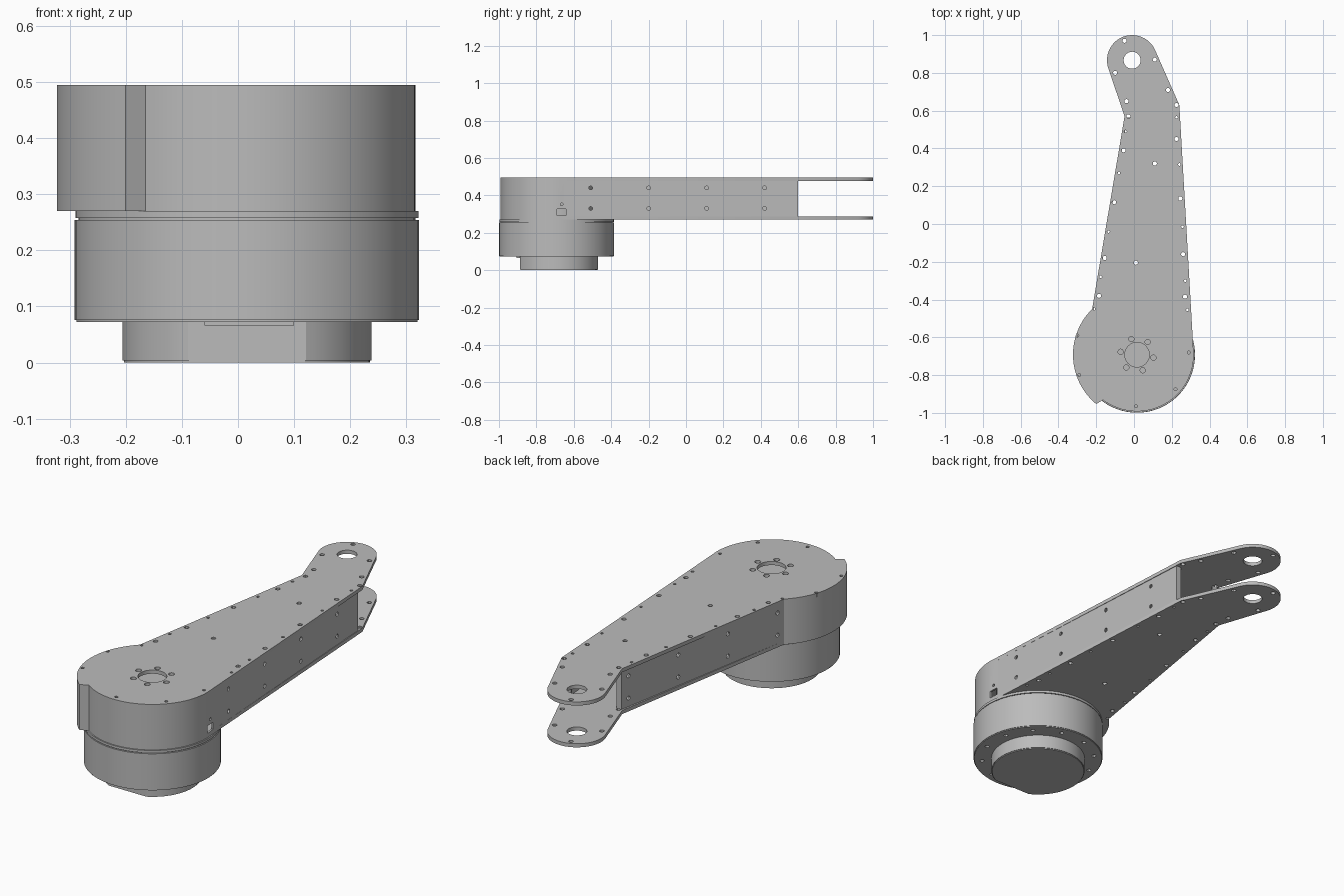
import bpy, bmesh, math
from mathutils import Matrix

cube = bpy.data.objects.get("Cube")
if cube:
    bpy.data.objects.remove(cube, do_unlink=True)

grey = bpy.data.materials.new("plain_grey")
grey.use_nodes = True
colour = (0.5, 0.5, 0.5, 1)
grey.diffuse_color = colour
for node in grey.node_tree.nodes:
    if node.type == 'BSDF_PRINCIPLED':
        node.inputs["Base Color"].default_value = colour

HUB = (0.016, -0.692)
TIP = (-0.01, 0.867)


def arc(centre, radius, start, end, steps):
    angles = [math.radians(start + (end - start) * i / steps) for i in range(steps + 1)]
    return [(centre[0] + radius * math.cos(a), centre[1] + radius * math.sin(a)) for a in angles]


def circle(centre, radius, steps=16):
    return arc(centre, radius, 0, 360, steps)[:-1]


def finish(name, mesh):
    mesh.name = name
    mesh.materials.clear()
    mesh.materials.append(grey)
    obj = bpy.data.objects.new(name, mesh)
    bpy.context.collection.objects.link(obj)
    bpy.ops.object.select_all(action='DESELECT')
    obj.select_set(True)
    bpy.context.view_layer.objects.active = obj
    bpy.ops.object.shade_smooth_by_angle(angle=math.radians(30))
    return obj


def baked(obj):
    """Mesh with curves filled and modifiers applied."""
    bpy.context.view_layer.update()
    graph = bpy.context.evaluated_depsgraph_get()
    return bpy.data.meshes.new_from_object(obj.evaluated_get(graph), depsgraph=graph)


def slab(name, low, high, outline, holes=()):
    """Flat part: filled outline with holes, extruded from low to high."""
    curve = bpy.data.curves.new(name, 'CURVE')
    curve.dimensions = '2D'
    curve.fill_mode = 'BOTH'
    curve.extrude = (high - low) / 2
    for loop in [outline, *holes]:
        spline = curve.splines.new('POLY')
        spline.points.add(len(loop) - 1)
        for point, (x, y) in zip(spline.points, loop):
            point.co = (x, y, 0, 1)
        spline.use_cyclic_u = True
    helper = bpy.data.objects.new("helper", curve)
    bpy.context.collection.objects.link(helper)
    mesh = baked(helper)
    bpy.data.objects.remove(helper, do_unlink=True)
    bm = bmesh.new()
    bm.from_mesh(mesh)
    bmesh.ops.translate(bm, verts=bm.verts, vec=(0, 0, (low + high) / 2))
    bmesh.ops.remove_doubles(bm, verts=bm.verts, dist=0.00005)
    bmesh.ops.recalc_face_normals(bm, faces=bm.faces)
    bm.to_mesh(mesh)
    bm.free()
    return finish(name, mesh)


# Arm outline: round tip, tapered sides, wide hub end with a stepped notch
left_bulge = arc(HUB, 0.339, 134.5, 230.4, 28)
front_round = arc(HUB, 0.3, 233, 367, 40)
tip_round = arc(TIP, 0.133, 23.8, 198.6, 28)
outline = tip_round + [(-0.05, 0.57)] + left_bulge + front_round + [(0.24, 0.63)]

# Screw holes that pass through both plates
through = [(-0.05, 0.97), (0.11, 0.87), (-0.1, 0.8), (0.18, 0.71), (-0.04, 0.65),
           (0.225, 0.63), (-0.03, 0.57), (0.225, 0.45), (-0.055, 0.39), (0.11, 0.32),
           (-0.105, 0.115), (0.245, 0.135), (-0.155, -0.18), (0.26, -0.16),
           (0.01, -0.205), (0.27, -0.385), (-0.185, -0.38)]
pins = [(0.225, 0.565), (-0.045, 0.49), (0.24, 0.315), (-0.08, 0.27), (0.257, -0.015),
        (-0.135, -0.04), (-0.177, -0.28), (0.272, -0.3), (0.283, -0.455), (-0.212, -0.45)]
rim = [(-0.3, -0.59), (0.29, -0.68), (-0.29, -0.8), (0.22, -0.875), (0.01, -0.965)]

shared = [circle(TIP, 0.045, 32)]
shared += [circle(p, 0.011, 12) for p in through] + [circle(p, 0.007, 10) for p in pins]
hub_holes = [circle(HUB, 0.065, 40)] + [circle(p, 0.008, 10) for p in rim]
hub_holes += [circle(p, 0.014, 14) for p in arc(HUB, 0.088, -10, 290, 5)]

slab("top_plate", 0.477, 0.495, outline, shared + hub_holes)
slab("bottom_plate", 0.27, 0.288, outline, shared)

# Motor housing under the hub opening
slab("inner_motor", 0.288, 0.455, circle(HUB, 0.2, 48))

# Sheet wall around the arm, open at the fork, with inward end flanges
path = [(-0.015, 0.565), (-0.042, 0.565)] + left_bulge + front_round + [(0.238, 0.6), (0.21, 0.6)]
bm = bmesh.new()
lower = [bm.verts.new((x, y, 0.288)) for x, y in path]
upper = [bm.verts.new((x, y, 0.477)) for x, y in path]
for i in range(len(path) - 1):
    bm.faces.new((lower[i], lower[i + 1], upper[i + 1], upper[i]))
mesh = bpy.data.meshes.new("wall_strip")
bm.to_mesh(mesh)
bm.free()
strip = bpy.data.objects.new("wall_strip", mesh)
bpy.context.collection.objects.link(strip)
thick = strip.modifiers.new("thickness", 'SOLIDIFY')
thick.thickness = 0.01
thick.offset = -1

# Cutters for side screw holes and the cable port
bm = bmesh.new()
turn = Matrix.Rotation(math.pi / 2, 4, 'Y')


def side_drill(x, y, z, radius):
    bmesh.ops.create_cone(bm, cap_ends=True, segments=12, radius1=radius, radius2=radius,
                          depth=0.2, matrix=Matrix.Translation((x, y, z)) @ turn)


for y in (-0.51, -0.2, 0.11, 0.42):
    for z in (0.33, 0.44):
        side_drill(0.28, y, z, 0.01)
        side_drill(-0.13, y + 0.1, z, 0.01)
side_drill(0.3, -0.665, 0.352, 0.007)
bmesh.ops.create_cube(bm, size=1, matrix=Matrix.Translation((0.3, -0.665, 0.31))
                      @ Matrix.Diagonal((0.1, 0.048, 0.036, 1)))
mesh = bpy.data.meshes.new("side_cutter")
bm.to_mesh(mesh)
bm.free()
cutter = bpy.data.objects.new("side_cutter", mesh)
bpy.context.collection.objects.link(cutter)
cutter.hide_render = True
cut = strip.modifiers.new("holes", 'BOOLEAN')
cut.object = cutter
cut.solver = 'EXACT'
finish("side_wall", baked(strip))
for helper in (strip, cutter):
    bpy.data.objects.remove(helper, do_unlink=True)

# Round base drum with a flange, a groove and a drilled lower rim
slab("drum_flange", 0.258, 0.27, circle(HUB, 0.306, 96))
slab("drum_neck", 0.252, 0.26, circle(HUB, 0.3, 96))
slab("drum", 0.09, 0.254, circle(HUB, 0.307, 96))
drum_screws = [circle(p, 0.01, 12) for p in arc(HUB, 0.267, 15, 345, 11)]
slab("drum_lower_rim", 0.076, 0.09, circle(HUB, 0.307, 96), drum_screws)
slab("drum_bottom_lip", 0.072, 0.076, circle(HUB, 0.304, 96), drum_screws)

# Mounting foot with one flat side at the front
slab("foot", 0.004, 0.072, arc(HUB, 0.222, -61.8, 241.8, 72))
slab("foot_base", 0, 0.004, arc(HUB, 0.219, -61.8, 241.8, 72))
slab("foot_ledge", 0.066, 0.072, [(-0.06, -0.905), (0.1, -0.905), (0.1, -0.88), (-0.06, -0.88)])
